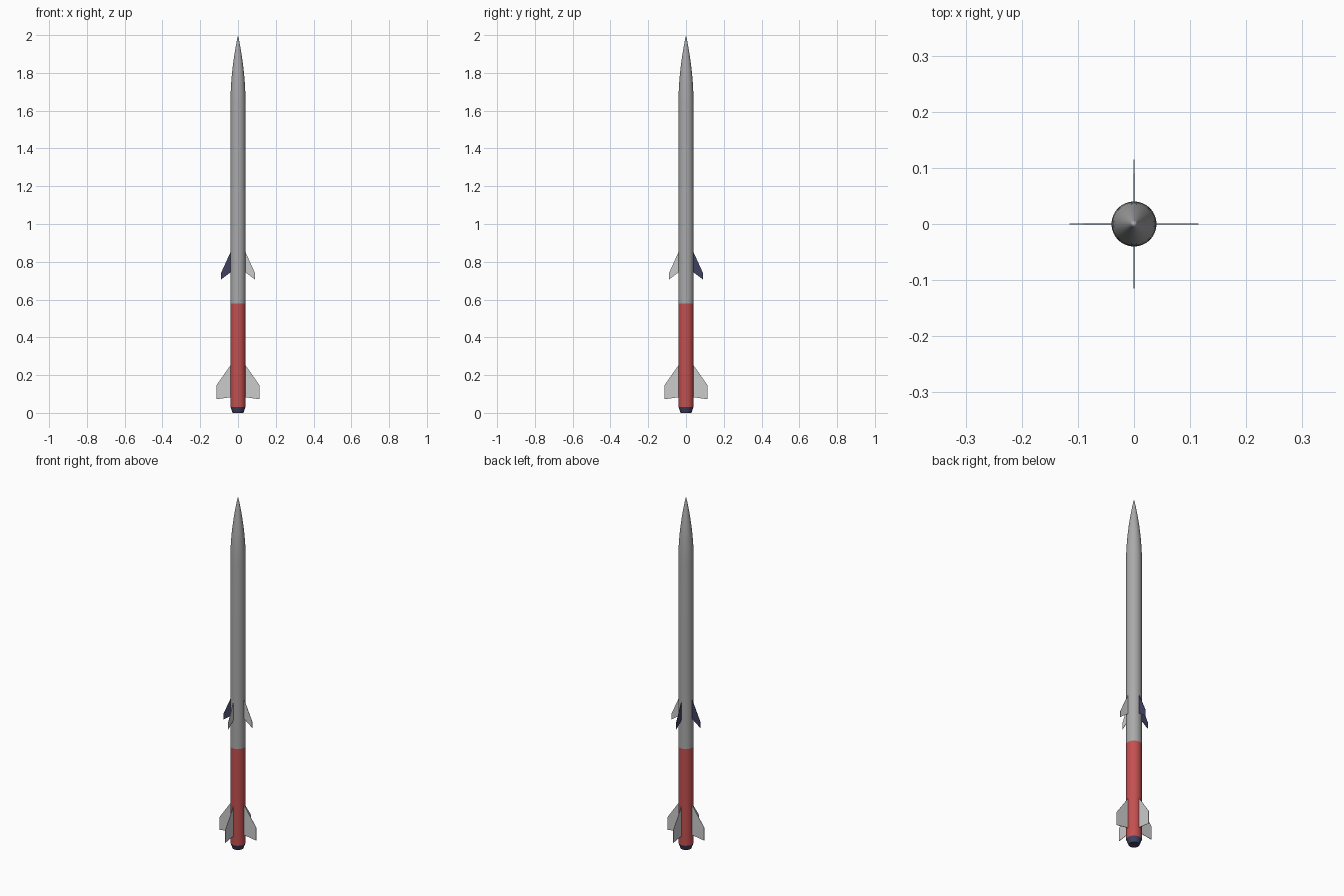
import bpy, bmesh, math
from mathutils import Matrix

if "Cube" in bpy.data.objects:
    bpy.data.objects.remove(bpy.data.objects["Cube"])


def material(name, rgb):
    m = bpy.data.materials.new(name)
    m.diffuse_color = (*rgb, 1)
    m.use_nodes = True
    m.node_tree.nodes["Principled BSDF"].inputs["Base Color"].default_value = m.diffuse_color
    return m


GREY = material("body_grey", (0.4, 0.4, 0.4))
RED = material("booster_red", (0.55, 0.08, 0.08))
NAVY = material("dark_navy", (0.05, 0.055, 0.12))


def add_object(name, bm, mat=None):
    bmesh.ops.recalc_face_normals(bm, faces=bm.faces)
    me = bpy.data.meshes.new(name)
    bm.to_mesh(me)
    bm.free()
    ob = bpy.data.objects.new(name, me)
    bpy.context.collection.objects.link(ob)
    if mat:
        me.materials.append(mat)
    return ob


def lathe(name, profile, mat, seg=48):
    """Revolve (radius, z) points around the z axis."""
    bm = bmesh.new()
    vs = [bm.verts.new((r, 0, z)) for r, z in profile]
    es = [bm.edges.new(p) for p in zip(vs, vs[1:])]
    bmesh.ops.spin(bm, geom=vs + es, axis=(0, 0, 1), cent=(0, 0, 0),
                   angle=math.tau, steps=seg, use_duplicate=False)
    bmesh.ops.remove_doubles(bm, verts=bm.verts, dist=1e-5)
    ob = add_object(name, bm, mat)
    bpy.ops.object.select_all(action='DESELECT')
    bpy.context.view_layer.objects.active = ob
    ob.select_set(True)
    bpy.ops.object.shade_smooth_by_angle(angle=math.radians(30))


def fin(name, outline, turn, mat=None, thick=0.002):
    """Thin plate from (radius, z) outline, turned about the z axis."""
    bm = bmesh.new()
    face = bm.faces.new([bm.verts.new((r, -thick / 2, z)) for r, z in outline])
    ext = bmesh.ops.extrude_face_region(bm, geom=[face])["geom"]
    bmesh.ops.translate(bm, vec=(0, thick, 0),
                        verts=[v for v in ext if isinstance(v, bmesh.types.BMVert)])
    bm.transform(Matrix.Rotation(math.radians(turn), 4, 'Z'))
    add_object(name, bm, mat)


R = 0.04
NOSE = 1.63

# Upper stage with rounded pointed nose
nose = []
for i in range(13):
    t = i / 12
    nose.append((R * (1 - t * t), NOSE + (2 - NOSE) * t))
lathe("upper_body", [(R, 0.58)] + nose, GREY)

# Booster and tapered nozzle
lathe("booster", [(R, 0.03), (R, 0.58)], RED)
lathe("nozzle", [(0, 0), (0.028, 0), (0.033, 0.012), (R, 0.035)], NAVY)

# Four tail fins and four mid fins (two of them dark)
TAIL = [(0.038, 0.255), (0.115, 0.145), (0.115, 0.072), (0.038, 0.083)]
MID = [(0.038, 0.855), (0.09, 0.74), (0.09, 0.706), (0.038, 0.745)]
for i in range(4):
    fin(f"tail_fin_{i + 1}", TAIL, 90 * i)
    fin(f"mid_fin_{i + 1}", MID, 90 * i, NAVY if i in (1, 2) else None)
